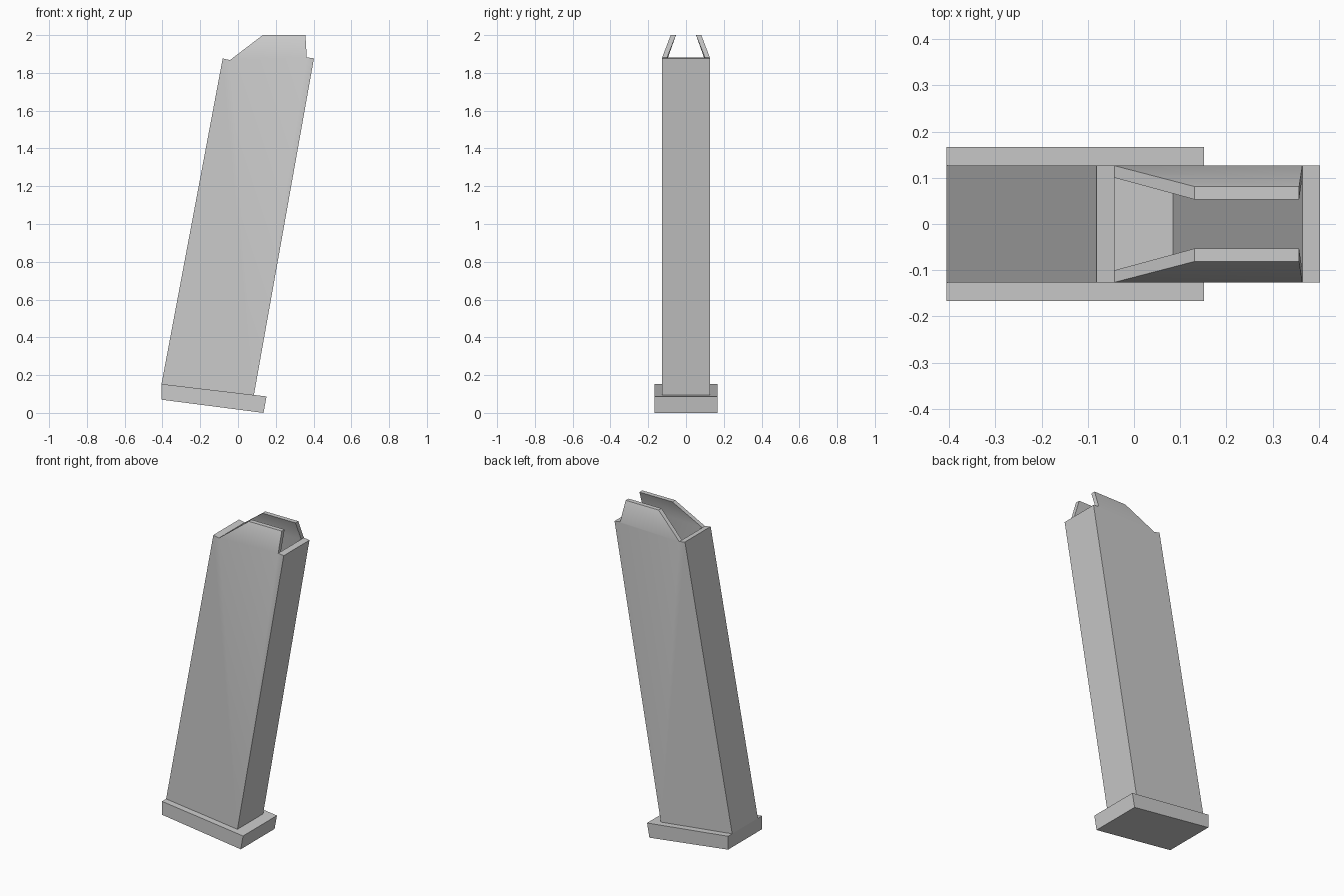
import bpy, bmesh

if "Cube" in bpy.data.objects:
    bpy.data.objects.remove(bpy.data.objects["Cube"])


def make_object(name, bm):
    bmesh.ops.recalc_face_normals(bm, faces=bm.faces[:])
    mesh = bpy.data.meshes.new(name)
    bm.to_mesh(mesh)
    bm.free()
    obj = bpy.data.objects.new(name, mesh)
    bpy.context.collection.objects.link(obj)
    return obj


# Hollow slanted body with bent-in lips: one half, mirrored across y
W, WI = -0.126, -0.1          # outer and inner half widths
TOP, TOPI = -0.081, -0.053    # outer and inner half widths at the lip tops
side = {"A": (-0.405, 0.153), "B": (0.084, 0.094), "C": (0.402, 1.877),
        "D": (0.364, 1.882), "E": (-0.042, 1.868), "F": (-0.081, 1.876)}
lip = {"G": (0.131, 2.0), "H": (0.357, 2.0)}
floor = {"I": (-0.323, 0.345), "J": (0.084, 0.30)}

bm = bmesh.new()
v = {}


def add(points, y, suffix=""):
    for key, (x, z) in points.items():
        v[key + suffix] = bm.verts.new((x, y, z))


add(side, W)
add(lip, TOP)
add(lip, TOPI, "i")
add({k: side[k] for k in "DE"}, WI, "i")
add(floor, WI)
add({**side, **floor}, 0, "0")

for loop in (
    "A B C D E F",                                   # outer side
    "E D H G", "G H Hi Gi", "E G Gi Ei",             # lip
    "D Di Hi H", "Ei Gi Hi Di",
    "F E Ei E0 F0", "C C0 D0 Di D",                  # rims
    "A F F0 A0", "B B0 C0 C", "A A0 B0 B",           # outer ends
    "Ei Di J I", "Ei I I0 E0", "Di D0 J0 J",         # inner walls
    "I J J0 I0",                                     # inner floor
):
    bm.faces.new([v[k] for k in loop.split()])

body = make_object("magazine_body", bm)
mirror = body.modifiers.new("Mirror", "MIRROR")
mirror.use_axis = (False, True, False)
mirror.merge_threshold = 0.0001
bpy.context.view_layer.objects.active = body
body.select_set(True)
bpy.ops.object.modifier_apply(modifier="Mirror")
bpy.ops.object.shade_smooth_by_angle()

# Tilted base plate: extruded profile
bm = bmesh.new()
plate = [(-0.405, 0.07), (0.135, 0.0), (0.151, 0.087), (-0.405, 0.153)]
face = bm.faces.new([bm.verts.new((x, -0.166, z)) for x, z in plate])
ext = bmesh.ops.extrude_face_region(bm, geom=[face])
new_verts = [g for g in ext["geom"] if isinstance(g, bmesh.types.BMVert)]
bmesh.ops.translate(bm, verts=new_verts, vec=(0, 0.332, 0))
make_object("base_plate", bm)
